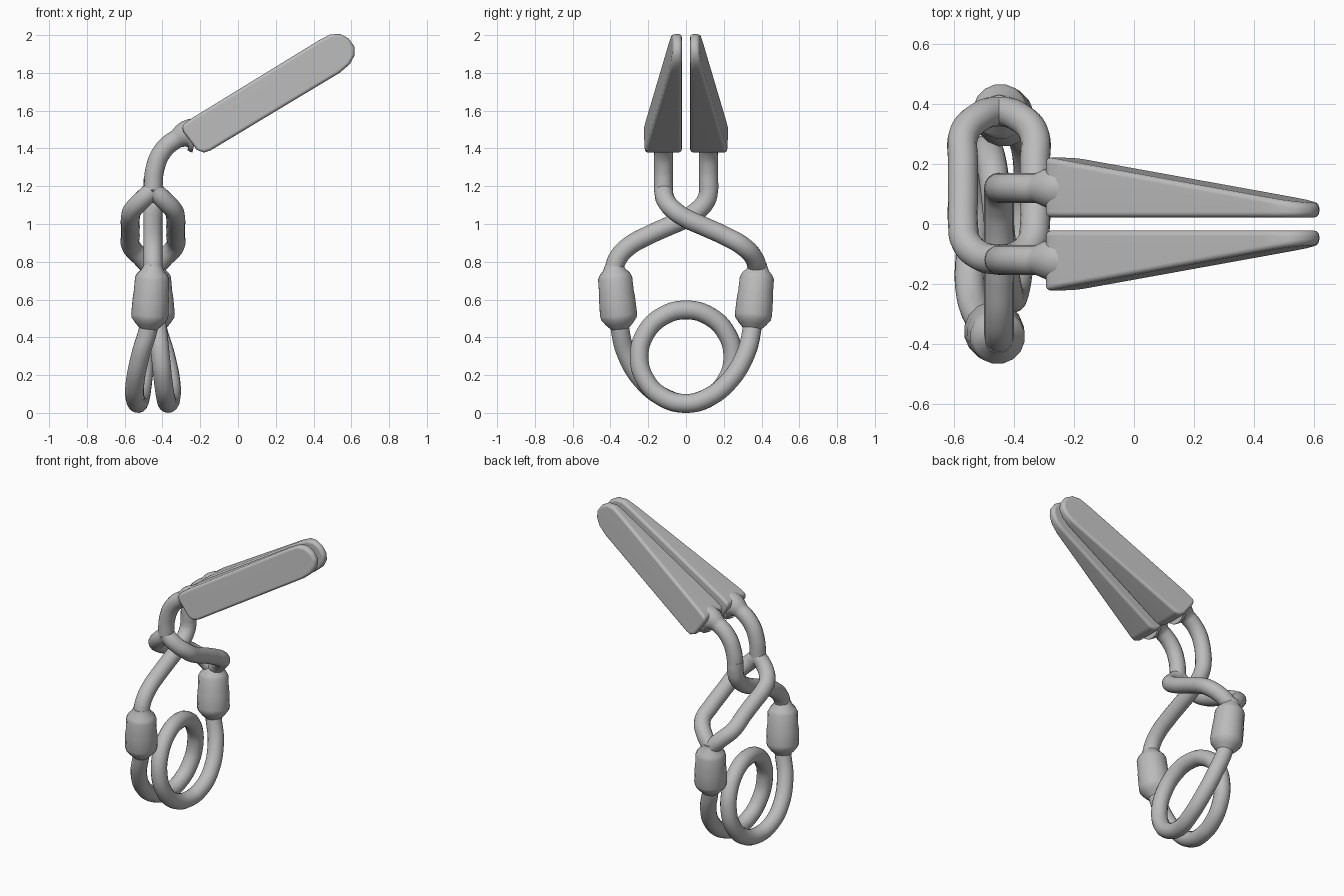
import bpy, bmesh, math
from mathutils import Vector

cube = bpy.data.objects.get("Cube")
if cube:
    bpy.data.objects.remove(cube, do_unlink=True)

ROD = 0.05      # wire radius
AXIS = -0.45    # x of the wire plane

steel = bpy.data.materials.new("grey_steel")
steel.use_nodes = True
GREY = (0.5, 0.5, 0.5, 1)
steel.diffuse_color = GREY
steel.node_tree.nodes["Principled BSDF"].inputs["Base Color"].default_value = GREY


def finish(obj, angle):
    """Apply the material and smooth shading."""
    obj.data.materials.clear()
    obj.data.materials.append(steel)
    bpy.ops.object.select_all(action='DESELECT')
    obj.select_set(True)
    bpy.context.view_layer.objects.active = obj
    bpy.ops.object.shade_smooth_by_angle(angle=math.radians(angle))


def tube(name, points, smooth=True):
    """Round wire through (dx, y, z[, radius]) points, dx measured from AXIS."""
    curve = bpy.data.curves.new(name, 'CURVE')
    curve.dimensions = '3D'
    curve.bevel_depth = ROD
    curve.bevel_resolution = 6
    curve.resolution_u = 8
    curve.use_fill_caps = True
    spline = curve.splines.new('BEZIER' if smooth else 'POLY')
    knots = spline.bezier_points if smooth else spline.points
    knots.add(len(points) - 1)
    for k, (dx, y, z, *r) in zip(knots, points):
        k.co = (AXIS + dx, y, z) if smooth else (AXIS + dx, y, z, 1)
        k.radius = r[0] / ROD if r else 1
        if smooth:
            k.handle_left_type = k.handle_right_type = 'AUTO'
    obj = bpy.data.objects.new(name, curve)
    bpy.context.collection.objects.link(obj)
    bpy.ops.object.select_all(action='DESELECT')
    obj.select_set(True)
    bpy.context.view_layer.objects.active = obj
    bpy.ops.object.convert(target='MESH')
    finish(bpy.context.object, 50)


def flip(points, side):
    return [(p[0], p[1] * side, *p[2:]) for p in points]


# Jaw outline (along, across) in the tilted jaw plane
OUTLINE = [(0, -.06), (.025, -.092), (.06, -.1), (.86, -.1), (.93, -.088), (.975, -.06),
           (.997, -.02), (.993, .03), (.967, .075), (.92, .1), (.85, .104),
           (.06, .097), (0, .092), (-.012, .06)]
TILT = math.radians(31)


def jaw(name, side):
    """Flat inner face, outer face tapering towards the tip."""
    along = Vector((math.cos(TILT), 0, math.sin(TILT)))
    across = Vector((-math.sin(TILT), 0, math.cos(TILT)))
    base = Vector((-.249, 0, 1.444))
    bm = bmesh.new()
    rings = []
    for outer in (False, True):
        ring = []
        for u, w in OUTLINE:
            y = .223 - .155 * u if outer else .022
            ring.append(bm.verts.new(base + along * u + across * w + Vector((0, side * y, 0))))
        rings.append(ring)
        bm.faces.new(ring)
    n = len(OUTLINE)
    for i in range(n):
        j = (i + 1) % n
        bm.faces.new((rings[0][i], rings[0][j], rings[1][j], rings[1][i]))
    bmesh.ops.recalc_face_normals(bm, faces=bm.faces)
    rim = [e for e in bm.edges if e.calc_face_angle() > math.radians(60)]
    bmesh.ops.bevel(bm, geom=rim, offset=.018, segments=3, profile=.5, affect='EDGES')
    mesh = bpy.data.meshes.new(name)
    bm.to_mesh(mesh)
    bm.free()
    obj = bpy.data.objects.new(name, mesh)
    bpy.context.collection.objects.link(obj)
    finish(obj, 40)
    obj.modifiers.new("flat_faces", 'WEIGHTED_NORMAL').keep_sharp = True


# Wire from the flared jaw neck down to the crossing
HANDLE = [(.23, .12, 1.465, .09), (.19, .12, 1.475, .08), (.125, .12, 1.45), (.05, .12, 1.385),
          (.01, .12, 1.29), (0, .12, 1.18)]
# Crossing wire, jaw side to barrel side, with the sideways spread of the split loop
CROSSING = [(0, .12, 1.18), (.06, .107, 1.125), (.11, .06, 1.07), (.12, 0, 1.03),
            (.12, -.1, .985), (.12, -.2, .94), (.115, -.305, .88), (.06, -.36, .82),
            (0, -.38, .76)]
LOWER = [(0, -.38, .79), (0, -.38, .7), (-.01, -.37, .62)]

jaw("back_jaw", 1)
jaw("front_jaw", -1)

# Single arm passing through the loop
single = [(0, y, z) for _, y, z in CROSSING]
tube("back_handle", HANDLE)
tube("crossing_rod", [(0, .12, 1.24)] + single + LOWER[1:])

# Split arm forming the loop
tube("front_handle", flip(HANDLE, -1))
for label, spread in (("left", 1), ("right", -1)):
    tube(label + "_loop_rod", [(dx * spread, -y, z) for dx, y, z in CROSSING])
tube("loop_stem", flip(LOWER, -1))

# Barrels joining the arms to the spring: (fraction down, radius)
PROFILE = [(0, .048), (.08, .06), (.15, .082), (.21, .092), (.45, .094), (.5, .097),
           (.78, .1), (.84, .096), (.92, .075), (1, .048)]
top, bottom = Vector((0, -.382, .785)), Vector((-.022, -.35, .445))
for label, turn in (("front", 1), ("back", -1)):
    points = []
    for f, r in PROFILE:
        p = top.lerp(bottom, f)
        points.append((p.x * turn, p.y * turn, p.z, r))
    tube(label + "_barrel", points, smooth=False)

# Coil spring: leg, one full turn, then the same leg turned half round
LEG = [(-.01, -.37, .62), (-.022, -.352, .46), (-.065, -.315, .31),
       (-.095, -.22, .16), (-.095, -.11, .078)]
R, STEPS = .2475, 12
turn = []
for i in range(STEPS + 1):
    a = 2 * math.pi * i / STEPS
    turn.append((.16 * i / STEPS - .08, R * math.sin(a), .2975 - R * math.cos(a)))
tube("coil_spring", LEG + turn + [(-dx, -y, z) for dx, y, z in reversed(LEG)])
